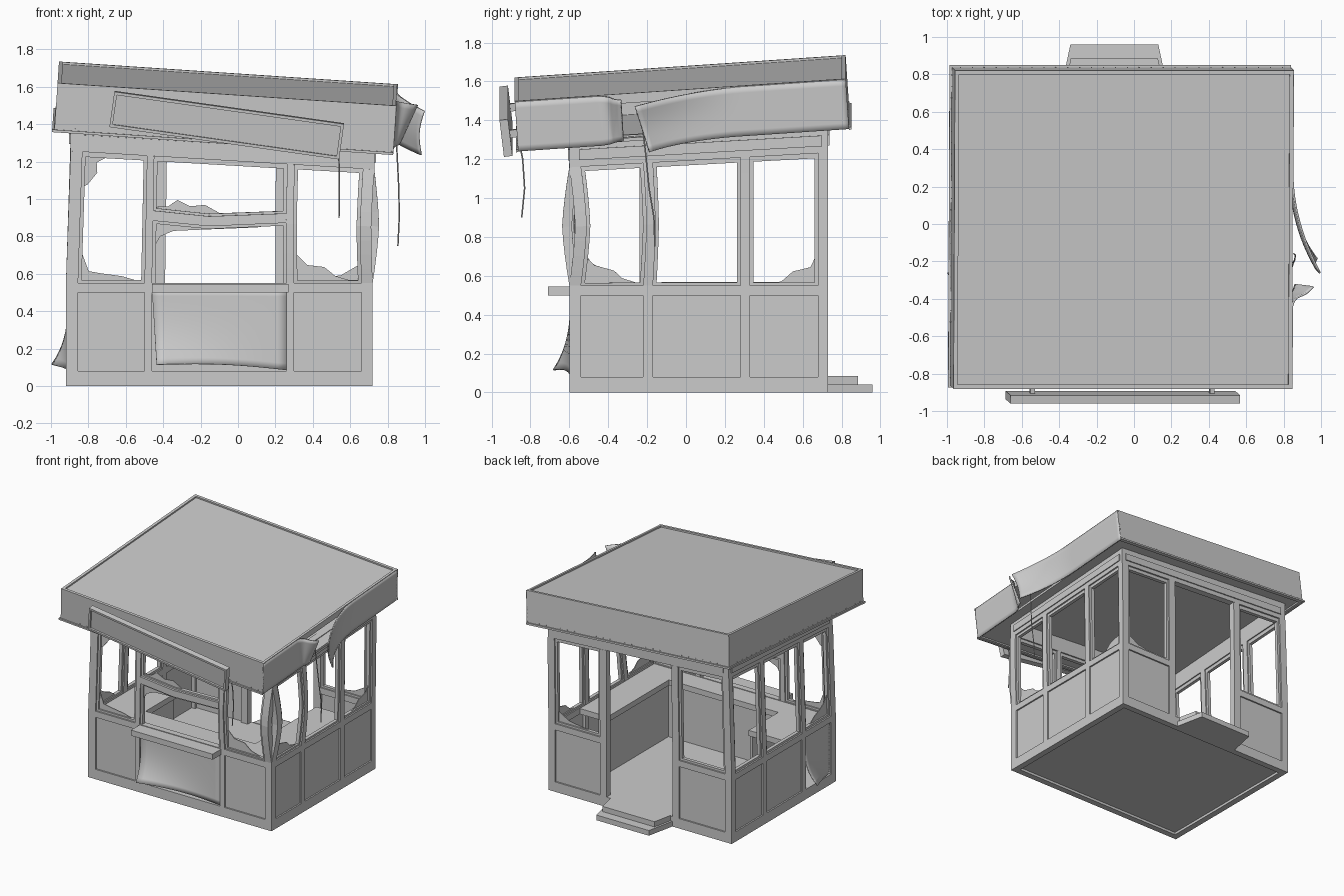
import bpy, bmesh
from math import sin, pi
from mathutils import Matrix, Vector

if "Cube" in bpy.data.objects:
    bpy.data.objects.remove(bpy.data.objects["Cube"])


def clamp(a):
    return max(0.0, min(1.0, a))


def finish(name, bm, mat=None, func=None, smooth=False):
    for v in bm.verts:
        if func:
            v.co = func(v.co)
        if mat:
            v.co = mat @ v.co
    bmesh.ops.recalc_face_normals(bm, faces=bm.faces)
    me = bpy.data.meshes.new(name)
    bm.to_mesh(me)
    bm.free()
    ob = bpy.data.objects.new(name, me)
    bpy.context.collection.objects.link(ob)
    if smooth:
        for p in me.polygons:
            p.use_smooth = True
    return ob


def box(bm, x0, x1, y0, y1, z0, z1, seg=1, place=lambda u, v, z: (u, v, z)):
    rings = []
    for i in range(seg + 1):
        z = z0 + (z1 - z0) * i / seg
        rings.append([bm.verts.new(place(u, v, z))
                      for u, v in ((x0, y0), (x1, y0), (x1, y1), (x0, y1))])
    for a, b in zip(rings, rings[1:]):
        for k in range(4):
            bm.faces.new((a[k], a[(k + 1) % 4], b[(k + 1) % 4], b[k]))
    bm.faces.new(rings[0])
    bm.faces.new(rings[-1])


def prism(bm, pts, place, d0, d1):
    a = [bm.verts.new(place(u, d0, z)) for u, z in pts]
    b = [bm.verts.new(place(u, d1, z)) for u, z in pts]
    bm.faces.new(a)
    bm.faces.new(b)
    for k in range(len(a)):
        j = (k + 1) % len(a)
        bm.faces.new((a[k], a[j], b[j], b[k]))


def sheet(name, func, nu, nv, mat=None, thick=0.008):
    bm = bmesh.new()
    g = [[bm.verts.new(func(i / nu, j / nv)) for j in range(nv + 1)] for i in range(nu + 1)]
    for i in range(nu):
        for j in range(nv):
            bm.faces.new((g[i][j], g[i + 1][j], g[i + 1][j + 1], g[i][j + 1]))
    ob = finish(name, bm, mat, smooth=True)
    m = ob.modifiers.new("thickness", 'SOLIDIFY')
    m.thickness = thick
    m.offset = 0
    return ob


# Sagging above the sills; the two walls buckle apart at the front right corner
BUCKLE = {"front": (-.012, -.037), "right": (.03, .03)}


def warp(c, side=""):
    x, y, z = c
    if z <= .55:
        return c
    t = (z - .55) / .65
    top = 1.235 - .06 * x + .057 * y
    nz = .55 + t * (top - .55) if t < 1 else z + top - 1.2
    t = clamp(t)
    bend = 1 - abs(2 * t - 1) ** 1.4
    w = clamp((x - .1) / .5) * clamp((.1 - y) / .6) * bend
    bx, by = BUCKLE.get(side, (0, 0))
    return Vector((x + bx * w + .025 * t * clamp(-x / .92) + .012 * t * clamp(x), y + by * w, nz))


walls = {
    "front": (lambda u, v, z: (u, -.6 - v, z), [(-.92, -.855), (-.5, -.46), (.26, .30), (.66, .72)]),
    "back": (lambda u, v, z: (u, .73 + v, z), [(-.92, -.86), (-.45, -.39), (.2, .26), (.66, .72)]),
    "right": (lambda u, v, z: (.72 + v, u, z), [(-.6, -.54), (-.22, -.17), (.28, .33), (.68, .73)]),
    "left": (lambda u, v, z: (-.92 - v, u, z), [(-.6, -.54), (-.22, -.17), (.28, .33), (.68, .73)]),
}

# Four walls: posts, rails, recessed panels and thin window frames
for side, (pl, posts) in walls.items():
    bm = bmesh.new()
    a, b = posts[0][0], posts[-1][1]
    box(bm, a, b, -.05, 0, 0, .08, 1, pl)
    box(bm, a + .004, b - .004, -.05, 0, 1.2, 1.35, 1, pl)
    box(bm, a + .05, b - .03, 0, .008, 1.235, 1.29, 1, pl)
    for p in posts:
        box(bm, *p, -.05, 0, .08, .55, 1, pl)
        box(bm, *p, -.05, 0, .55, 1.2, 8, pl)
    for i in range(3):
        u0, u1 = posts[i][1], posts[i + 1][0]
        if side == "back" and i == 1:
            continue
        box(bm, u0, u1, -.05, 0, .5, .55, 1, pl)
        if not (side == "front" and i == 1):
            if not (side == "left" and i == 0):
                box(bm, u0, u1, -.03, -.012, .08, .5, 1, pl)
            box(bm, u0, u1, -.04, -.012, .55, .565, 1, pl)
        else:
            # buckled transom bar
            for v0, v1, z0, z1 in ((-.05, .005, .87, .922), (-.04, -.012, .855, .935)):
                um = u0 + .42 * (u1 - u0)
                prism(bm, [(u0, z0), (um, z0 - .02), (u1, z0 + .01),
                           (u1, z1 + .01), (um, z1 - .02), (u0, z1)], pl, v0, v1)
        for e in (u0, u1 - .018):
            box(bm, e, e + .018, -.04, -.012, .55, 1.2, 8, pl)
        box(bm, u0, u1, -.04, -.012, 1.175, 1.2, 1, pl)
    finish(side + "_wall", bm, func=lambda c: warp(c, side))

# Broken glass left in the window corners
shards = [
    ("front", [(-.86, .56), (-.53, .56), (-.62, .585), (-.74, .6), (-.8, .61), (-.84, .7), (-.86, .85)]),
    ("front", [(-.86, 1.02), (-.82, 1.04), (-.77, 1.1), (-.775, 1.15), (-.7, 1.19), (-.86, 1.19)]),
    ("front", [(.3, .56), (.62, .56), (.52, .59), (.46, .64), (.37, .65), (.3, .72)]),
    ("front", [(-.46, .92), (.1, .91), (-.1, .92), (-.18, .96), (-.26, .95), (-.33, .98), (-.38, .945), (-.46, .94)]),
    ("front", [(-.46, .87), (-.46, .72), (-.42, .79), (-.35, .82), (-.2, .83), (.1, .85), (.2, .87)]),
    ("right", [(-.53, .56), (-.24, .56), (-.33, .59), (-.37, .63), (-.47, .66), (-.53, .72)]),
    ("right", [(.4, .56), (.68, .56), (.68, .72), (.64, .64), (.55, .62), (.49, .57)]),
    ("left", [(-.53, .56), (-.3, .56), (-.36, .6), (-.44, .63), (-.49, .66), (-.53, .72)]),
    ("back", [(.34, .56), (.64, .56), (.64, .64), (.55, .59)]),
]
bm = bmesh.new()
for side, pts in shards:
    prism(bm, pts, walls[side][0], -.03, -.024)
finish("broken_glass", bm, func=warp)

# Floor, inside counters, serving shelf and rear steps
bm = bmesh.new()
box(bm, -.9, .7, -.58, .71, .02, .08)
finish("floor", bm)

bm = bmesh.new()
for r in ((-.87, -.56, -.55, 0), (.42, .67, -.55, .4), (-.56, .42, -.55, -.38)):
    box(bm, *r, .5, .545)
box(bm, -.59, -.57, -.4, -.01, .08, .5)
box(bm, .43, .45, -.4, .39, .08, .5)
box(bm, -.58, .44, -.41, -.39, .08, .5)
finish("inside_counter", bm)

bm = bmesh.new()
box(bm, -.46, .27, -.71, -.59, .5, .545)
finish("serving_shelf", bm)

bm = bmesh.new()
for y, z0, k in ((.96, 0, 0), (.885, .042, .018)):
    f = (y - .725) / .235 * .05
    pts = [(-.39 + k, .725), (.18 - k, .725), (.18 - k - f, y), (-.39 + k + f, y)]
    prism(bm, pts, lambda u, d, v: (u, v, d), z0, z0 + .042)
finish("rear_steps", bm)

# Lower panels peeled away from the frame
sheet("front_bent_panel", lambda u, v: (
    -.46 + .72 * u + .025 * (1 - v) * (1 - u),
    -.592 - .09 * (1 - u) ** 1.5 * (1 - v) ** 3,
    .085 + .43 * v + (.03 * (1 - u) + .015 * sin(pi * u)) * (1 - v)), 14, 12)
sheet("left_bent_panel", lambda u, v: (
    -.905 - .09 * u ** 1.3 * (1 - v) ** 3.2,
    -.54 + .33 * u - .05 * u * (1 - v) ** 3,
    .085 + .43 * v + .03 * u * (1 - v)), 10, 12)

# Tilted roof: deck, rim, soffit, fascia boards and bottom trim
R = (Matrix.Translation((-.055, -.03, 1.617)) @ Matrix.Rotation(.067, 4, 'Y')
     @ Matrix.Rotation(.0676, 4, 'X'))
X, Y, D, T = .908, .853, -.26, .022
bm = bmesh.new()
box(bm, -X + T, X - T, -Y + T, Y - T, -.05, -.012)
finish("roof_deck", bm, R)
bm = bmesh.new()
box(bm, -X + T, X - T, -Y + T, Y - T, D + .012, D + .03)
finish("roof_soffit", bm, R)
bm = bmesh.new()
box(bm, -X, X, -Y, -Y + T, D, 0)
box(bm, -X, X, Y - T, Y, D, 0)
box(bm, -X, -X + T, -Y + T, Y - T, D, 0)
box(bm, X - T, X - .003, -Y + T, Y - T, -.05, 0)
box(bm, -X - .012, X, -Y - .01, -Y, D - .004, D + .01)
box(bm, -X - .012, X, Y, Y + .012, D - .004, D + .01)
box(bm, -X - .012, -X, -Y, Y, D - .004, D + .01)
finish("roof_fascia", bm, R)

# Rivets along the fascia bottoms
bm = bmesh.new()
for i in range(28):
    s = -.95 + 1.9 * i / 27
    for x, y in ((s * X, -Y), (s * X, Y), (-X, s * Y)):
        box(bm, x - .003, x + .003, y - .003, y + .003, D + .016, D + .022)
finish("fascia_rivets", bm, R)


# Right fascia is torn in two and curls outward
def front_tear(u, v):
    y = -Y + .55 * u
    s = clamp((y + .42) / .12)
    return (X - .004 + s ** 1.5 * (.035 + .085 * v), y + .012 * sin(6 * s),
            D + (-.005 - D) * v + .02 * s * (1 - v) - .02 * s * v)


def rear_tear(u, v):
    y = Y - 1.09 * u
    s = clamp((.3 - y) / .54)
    return (X - .004 + .155 * s ** 1.9 - .02 * s * sin(pi * v), y + .06 * s ** 3 * (1 - v),
            D + (-.005 - D) * v - .04 * s ** 2 - .015 * s * v)


sheet("right_fascia_front_torn", front_tear, 44, 8, R, .01)
sheet("right_fascia_rear_torn", rear_tear, 40, 8, R, .01)

# Slipped sign board with raised border and brackets
S = (Matrix.Translation((-.06, -.926, 1.395)) @ Matrix.Rotation(.14, 4, 'Y')
     @ Matrix.Rotation(.12, 4, 'X'))
bm = bmesh.new()
w, h, e = .62, .096, .016
box(bm, -w, w, -.008, .022, -h, h)
for s in (-1, 1):
    box(bm, *sorted((s * w, s * (w - e))), -.022, -.008, -h, h)
    box(bm, -w + e, w - e, -.022, -.008, *sorted((s * h, s * (h - e))))
for x in (-.49, .48):
    box(bm, x - .012, x + .012, .02, .075, -.02, .02)
finish("blank_sign_board", bm, S)


# Dangling cables
def cable(name, pts):
    cu = bpy.data.curves.new(name, 'CURVE')
    cu.dimensions = '3D'
    cu.bevel_depth = .004
    cu.bevel_resolution = 1
    sp = cu.splines.new('POLY')
    sp.points.add(len(pts) - 1)
    for p, c in zip(sp.points, pts):
        p.co = (*c, 1)
    bpy.context.collection.objects.link(bpy.data.objects.new(name, cu))


cable("sign_cable", [(.535, -.86, 1.3), (.54, -.84, 1.2), (.542, -.83, 1.05), (.54, -.845, .9)])
cable("fascia_cable", [(.845, -.23, 1.42), (.85, -.21, 1.25), (.86, -.19, 1.05), (.862, -.165, .9), (.855, -.16, .75)])
